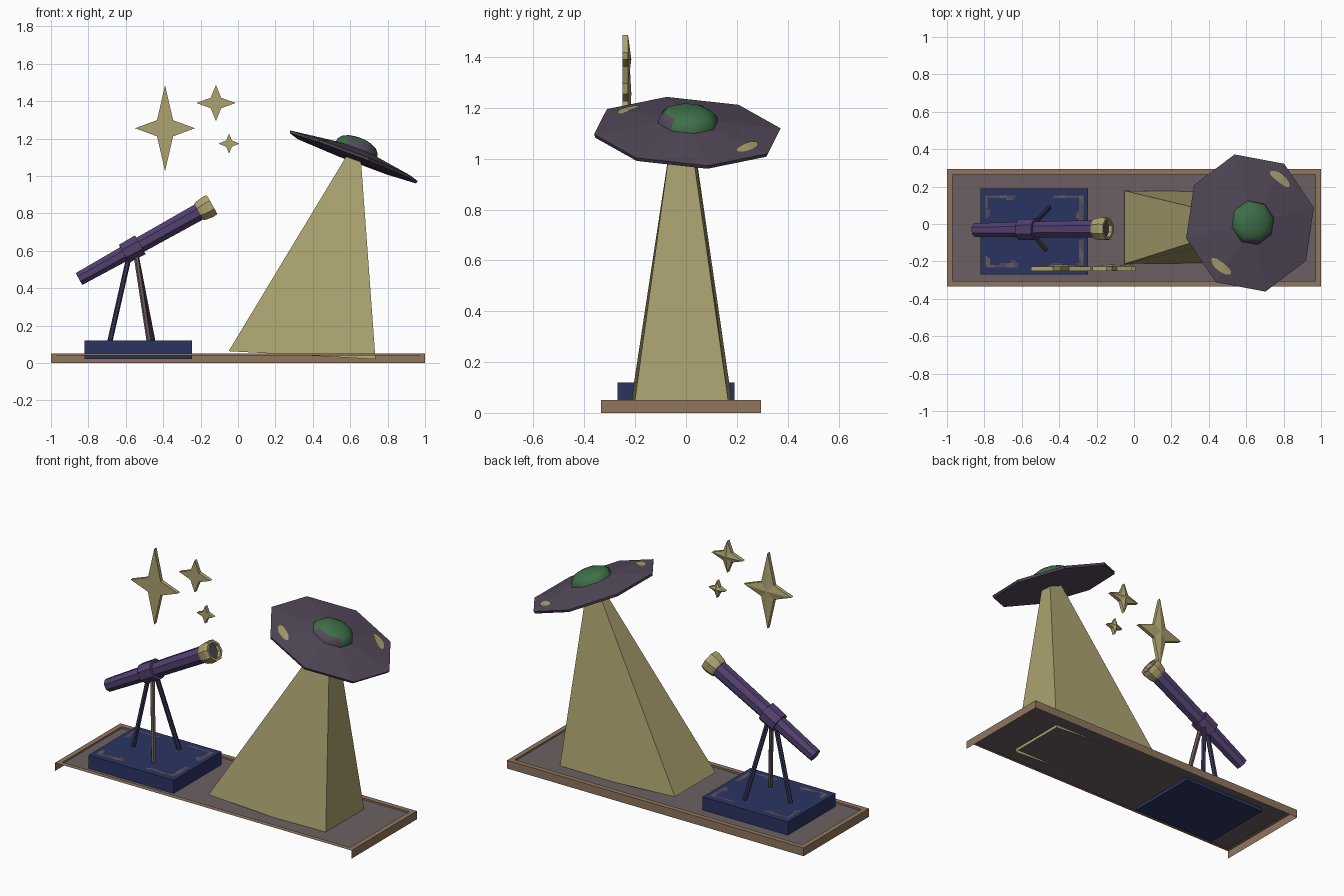
import bpy, bmesh, math
from mathutils import Vector, Matrix

if "Cube" in bpy.data.objects:
    bpy.data.objects.remove(bpy.data.objects["Cube"])


def material(name, r, g, b):
    m = bpy.data.materials.new(name)
    lin = [((c / 255 + 0.055) / 1.055) ** 2.4 for c in (r, g, b)]
    m.diffuse_color = (*lin, 1)
    m.use_nodes = True
    m.node_tree.nodes["Principled BSDF"].inputs["Base Color"].default_value = m.diffuse_color
    return m


YELLOW = material("pale yellow", 172, 163, 112)
NAVY = material("navy blue", 42, 52, 98)
BROWN = material("wood brown", 143, 118, 94)
FLOOR = material("warm grey", 108, 96, 99)
SAUCER = material("grey purple", 85, 74, 91)
GREEN = material("dome green", 62, 112, 72)
VIOLET = material("violet", 82, 64, 110)
SLATE = material("dark slate", 56, 54, 86)
TAUPE = material("taupe", 106, 89, 88)


def build(name, verts, faces, mats, rule=None, fix=True):
    me = bpy.data.meshes.new(name)
    me.from_pydata([tuple(v) for v in verts], [], faces)
    if fix:
        bm = bmesh.new()
        bm.from_mesh(me)
        bmesh.ops.recalc_face_normals(bm, faces=bm.faces)
        bm.to_mesh(me)
        bm.free()
    for m in mats:
        me.materials.append(m)
    if rule:
        for p in me.polygons:
            p.material_index = rule(p)
    ob = bpy.data.objects.new(name, me)
    bpy.context.collection.objects.link(ob)
    return ob


def lathe(name, profile, origin, axis, mats, sides=8, phase=0.5, rule=None):
    """Revolve (distance, radius) pairs about an axis, with capped ends."""
    rot = Vector(axis).to_track_quat('Z', 'Y').to_matrix()
    verts, faces = [], []
    for t, r in profile:
        for k in range(sides):
            a = 2 * math.pi * (k + phase) / sides
            verts.append(rot @ Vector((r * math.cos(a), r * math.sin(a), t)) + Vector(origin))
    for i in range(len(profile) - 1):
        for k in range(sides):
            a, b = i * sides + k, i * sides + (k + 1) % sides
            faces.append((a, b, b + sides, a + sides))
    last = (len(profile) - 1) * sides
    faces += [tuple(range(sides))[::-1], tuple(range(last, last + sides))]
    return build(name, verts, faces, mats, rule)


def box(name, lo, hi, mat):
    v = [(x, y, z) for z in (lo[2], hi[2]) for y in (lo[1], hi[1]) for x in (lo[0], hi[0])]
    f = [(0, 2, 3, 1), (4, 5, 7, 6), (0, 1, 5, 4), (2, 6, 7, 3), (0, 4, 6, 2), (1, 3, 7, 5)]
    return build(name, v, f, [mat])


def rect(x0, x1, y0, y1, z):
    return [(x0, y0, z), (x1, y0, z), (x1, y1, z), (x0, y1, z)]


# Base tray: open below and at the front, with a raised rim around a sunken floor
outer, top = rect(-1, 1, -.335, .295, 0), rect(-1, 1, -.335, .295, .05)
lip, floor = rect(-.97, .97, -.305, .265, .05), rect(-.97, .97, -.305, .265, .04)
tray = outer + top + lip + floor
faces = [(k, (k + 1) % 4, 4 + (k + 1) % 4, 4 + k) for k in (1, 2, 3)]
for s in (4, 8):
    faces += [(s + k, s + (k + 1) % 4, s + 4 + (k + 1) % 4, s + 4 + k) for k in range(4)]
faces.append((12, 13, 14, 15))
build("base_tray", tray, faces, [BROWN, FLOOR], lambda p: int(len(p.vertices) == 4 and p.center.z < .045
      and abs(p.normal.z) > .9), fix=False)

# Navy plinth with worn patches as a thin sheet on top
BX0, BX1, BY0, BY1 = -.82, -.245, -.27, .19
box("telescope_plinth", (BX0, BY0, .02), (BX1, BY1, .12), NAVY)
verts, faces = [], []
nx, ny = 46, 37
for i in range(nx):
    for j in range(ny):
        x0, y0 = BX0 + (BX1 - BX0) * i / nx, BY0 + (BY1 - BY0) * j / ny
        x1, y1 = BX0 + (BX1 - BX0) * (i + 1) / nx, BY0 + (BY1 - BY0) * (j + 1) / ny
        dx, dy = min(x0 - BX0, BX1 - x1), min(y0 - BY0, BY1 - y1)
        wave = .012 * math.sin(31 * x0 + 3) + .01 * math.sin(47 * y0)
        if .025 < min(dx, dy) < .048 + wave and max(dx, dy) < .14 + 3 * wave:
            n = len(verts)
            verts += rect(x0, x1, y0, y1, .1215)
            faces.append((n, n + 1, n + 2, n + 3))
build("plinth_worn_patches", verts, faces, [SAUCER, TAUPE],
      lambda p: int(math.sin(60 * p.center.x + 40 * p.center.y) > .4), fix=False)

# Telescope
tip = Vector((-.85, -.032, .449))
aim = Vector((.873, .008, .488)).normalized()
lathe("telescope_tube", [(0, .039), (.36, .046), (.76, .05)], tip, aim, [VIOLET])
lathe("telescope_collar", [(.275, .060), (.375, .062)], tip, aim, [VIOLET])
lathe("telescope_hood", [(.735, .054), (.75, .060), (.79, .066), (.815, .062), (.815, .047), (.795, .045)],
      tip, aim, [YELLOW, SAUCER],
      rule=lambda p: int(len(p.vertices) == 8 and p.center.x > -.3))

# Tripod
for name, a, b, mat in (
        ("tripod_leg_left", (-.58, -.03, .58), (-.685, -.03, .115), SLATE),
        ("tripod_leg_front", (-.545, -.045, .58), (-.475, -.135, .115), TAUPE),
        ("tripod_leg_back", (-.545, -.01, .58), (-.455, .085, .115), SLATE)):
    d = Vector(b) - Vector(a)
    lathe(name, [(0, .014), (d.length, .014)], a, d, [mat], sides=6)

# Light beam: open, tapering, slightly twisted four-sided shaft
low = [(-.05, -.213, .063), (.735, -.205, .02), (.735, .17, .02), (-.05, .178, .063)]
high = [(.585, -.012, 1.115), (.657, -.057, 1.09), (.657, .017, 1.09), (.585, .025, 1.115)]
build("light_beam", low + high, [(k, (k + 1) % 4, 4 + (k + 1) % 4, 4 + k) for k in range(4)], [YELLOW])

# Flying saucer, built flat and then tilted
normal = Vector((.384, .054, 1)).normalized()
xa = Vector((1, 0, -.384)).normalized()
ya = normal.cross(xa)
tilt = Matrix((xa, ya, normal)).transposed().to_4x4()
tilt.translation = (.618, .005, 1.102)
PHASE = 12.5 / 45
R = .376


def cone_height(x, y):
    d = max(x * math.cos(a) + y * math.sin(a)
            for a in (math.radians(12.5 + 22.5 + 45 * k) for k in range(8)))
    d /= math.cos(math.pi / 8)
    return .006 + .039 * (R - d) / (R - .11)


saucer = lathe("saucer_disc", [(-.015, .12), (-.009, R - .006), (.006, R), (.045, .11)],
               (0, 0, 0), (0, 0, 1), [SAUCER], phase=PHASE)
dome_profile = [(.035, .122), (.062, .118), (.085, .098), (.099, .066), (.106, .03)]


def dome_rule(p):
    return int(p.center.z < .08 and p.center.y < -.03 and -.02 < p.center.x < .1)


dome = lathe("saucer_dome", dome_profile, (0, 0, 0), (0, 0, 1), [GREEN, SAUCER], phase=PHASE, rule=dome_rule)
parts = [saucer, dome]

# Two curved yellow marks on the saucer top
for name, deg in (("saucer_mark_back", 54), ("saucer_mark_front", 233)):
    c, pts = math.radians(deg), []
    n = 16
    for s in (0, 1):
        for k in range(n):
            t = 2 * math.pi * k / n
            a, r = c + s * .23 * math.cos(t), .295 + s * .024 * math.sin(t)
            x, y = r * math.cos(a), r * math.sin(a)
            pts.append((x, y, cone_height(x, y) + .004))
    # first ring collapses to one centre point
    pts = [pts[0]] + pts[n:]
    parts.append(build(name, pts, [(0, 1 + (k + 1) % n, 1 + k) for k in range(n)], [YELLOW], fix=False))
    parts[-1].data.flip_normals()
for ob in parts:
    ob.data.transform(tilt)
    ob.data.update()

bpy.context.view_layer.objects.active = dome
dome.select_set(True)
bpy.ops.object.shade_smooth_by_angle(angle=math.radians(50))

# Four-pointed stars
for name, cx, cz, w, h, inner in (("star_large", -.39, 1.255, .16, .23, .043),
                                  ("star_medium", -.118, 1.39, .105, .097, .028),
                                  ("star_small", -.048, 1.173, .056, .053, .016)):
    ring = [(w, 0), (inner, inner), (0, h), (-inner, inner), (-w, 0), (-inner, -inner), (0, -h), (inner, -inner)]
    v = [(cx + x, y, cz + z) for y in (-.25, -.228) for x, z in ring] + [(cx, -.215, cz)]
    f = [tuple(range(8))]
    f += [(k, (k + 1) % 8, 8 + (k + 1) % 8, 8 + k) for k in range(8)]
    f += [(8 + k, 8 + (k + 1) % 8, 16) for k in range(8)]
    build(name, v, f, [YELLOW])
